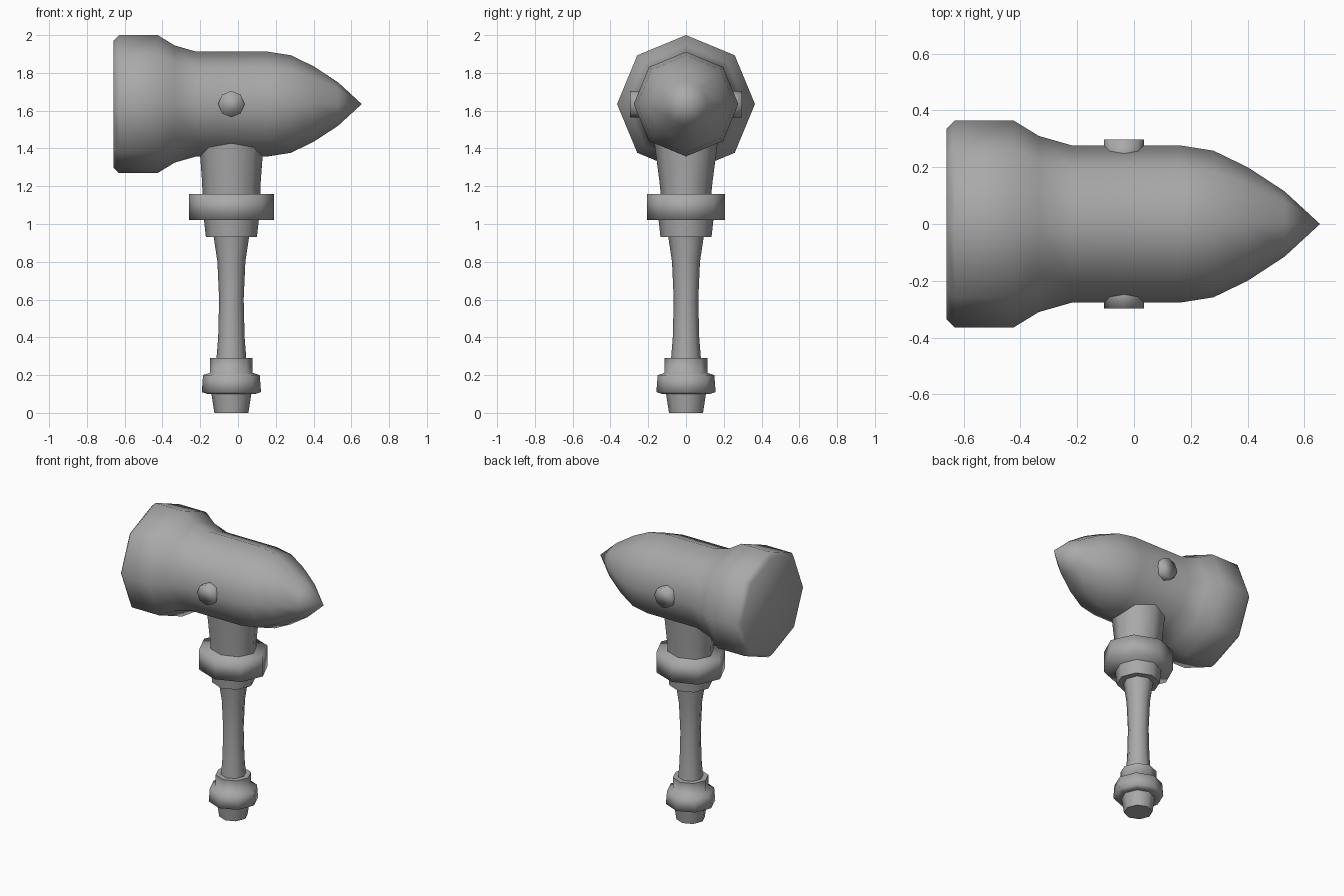
import bpy, bmesh, math
from mathutils import Matrix

cube = bpy.data.objects.get("Cube")
if cube:
    bpy.data.objects.remove(cube, do_unlink=True)

grey = bpy.data.materials.new("plain grey")
grey.use_nodes = True
colour = (0.4, 0.4, 0.4, 1)
grey.diffuse_color = colour
grey.node_tree.nodes["Principled BSDF"].inputs["Base Color"].default_value = colour

SIDES = 8
HANDLE_X = -0.035
HEAD_Z = 1.635


def lathe(name, profile, matrix, smooth=60):
    """Turn (height, radius) or (height, x radius, y radius) rows into an eight-sided solid."""
    bm = bmesh.new()
    rings = []
    for h, rx, *rest in profile:
        ry = rest[0] if rest else rx
        if rx == 0:
            rings.append([bm.verts.new((0, 0, h))] * SIDES)
        else:
            rings.append([bm.verts.new((rx * math.cos(math.tau * i / SIDES),
                                        ry * math.sin(math.tau * i / SIDES), h))
                          for i in range(SIDES)])
    for low, high in zip(rings, rings[1:]):
        for i in range(SIDES):
            j = (i + 1) % SIDES
            bm.faces.new(dict.fromkeys((low[i], low[j], high[j], high[i])))
    for ring in (rings[0], rings[-1]):
        if ring[0] != ring[1]:
            bm.faces.new(ring)
    bmesh.ops.recalc_face_normals(bm, faces=bm.faces)
    mesh = bpy.data.meshes.new(name)
    bm.to_mesh(mesh)
    bm.free()
    mesh.materials.append(grey)
    obj = bpy.data.objects.new(name, mesh)
    obj.matrix_world = matrix
    bpy.context.collection.objects.link(obj)
    bpy.ops.object.select_all(action='DESELECT')
    obj.select_set(True)
    bpy.context.view_layer.objects.active = obj
    bpy.ops.object.shade_smooth_by_angle(angle=math.radians(smooth))
    return obj


# Hammer head: striking face on the right, spike on the left
along_x = Matrix.Translation((0, 0, HEAD_Z)) @ Matrix.Rotation(math.pi / 2, 4, 'Y')
lathe("hammer_head", [(-0.66, 0.335), (-0.63, 0.365), (-0.425, 0.365), (-0.335, 0.31),
                      (-0.22, 0.277), (0.16, 0.277), (0.28, 0.258), (0.4, 0.2),
                      (0.53, 0.115), (0.655, 0)], along_x)

# Rivets on both cheeks of the head
for label, side in (("front", 1), ("back", -1)):
    turn = Matrix.Rotation(side * math.pi / 2, 4, 'X')
    lathe(label + "_rivet", [(0.2, 0.07), (0.297, 0.07)],
          Matrix.Translation((HANDLE_X, 0, HEAD_Z)) @ turn, 100)

# Handle parts, stacked from the ground up
upright = Matrix.Translation((HANDLE_X, 0, 0))
lathe("pommel_tip", [(0, 0.09), (0.11, 0.107)], upright)
lathe("pommel_ring", [(0.1, 0.125), (0.11, 0.157), (0.2, 0.15), (0.212, 0.113), (0.29, 0.113)],
      upright, 80)
lathe("shaft", [(0.25, 0.082), (0.4, 0.07), (0.6, 0.065), (0.8, 0.074), (0.94, 0.095)], upright)
lathe("lower_collar", [(0.93, 0.135), (1.03, 0.146)], upright)
lathe("upper_collar", [(1.02, 0.225, 0.207), (1.16, 0.225, 0.207)], upright, 100)
lathe("neck", [(1.15, 0.153, 0.133), (1.22, 0.155, 0.14), (1.45, 0.172, 0.17)], upright)
